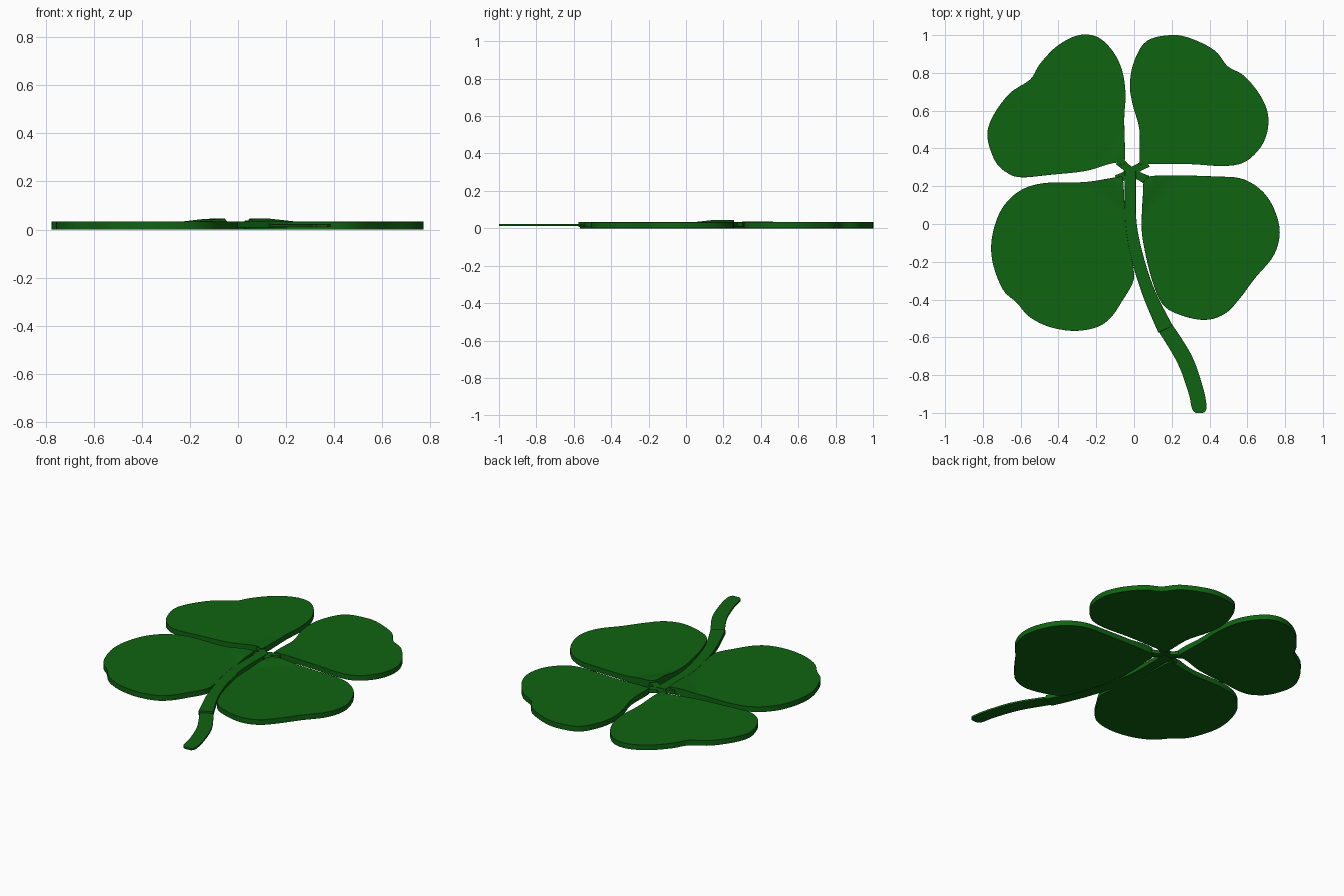
import bpy, bmesh, math
from mathutils import Vector

if "Cube" in bpy.data.objects:
    bpy.data.objects.remove(bpy.data.objects["Cube"])

green = bpy.data.materials.new("clover green")
green.diffuse_color = (0.005, 0.125, 0.006, 1)
green.use_nodes = True
green.node_tree.nodes["Principled BSDF"].inputs["Base Color"].default_value = green.diffuse_color


def spline(pts, closed, n=5):
    """Catmull-Rom curve through the given points."""
    p = [Vector(q) for q in pts]
    m = len(p)
    get = (lambda i: p[i % m]) if closed else (lambda i: p[max(0, min(m - 1, i))])
    out = []
    for i in range(m if closed else m - 1):
        a, b, c, d = get(i - 1), get(i), get(i + 1), get(i + 2)
        for k in range(n):
            t = k / n
            out.append(0.5 * (2 * b + (c - a) * t + (2 * a - 5 * b + 4 * c - d) * t * t
                              + (3 * b - a - 3 * c + d) * t ** 3))
    return out if closed else out + [p[-1]]


def slab(name, outline, z0, z1, bevel=0.004, lift=0.0):
    """Flat plate from an outline, with softened rim and optional raised tip."""
    bm = bmesh.new()
    f = bm.faces.new([bm.verts.new((x, y, z0)) for x, y in outline])
    r = bmesh.ops.extrude_face_region(bm, geom=[f])
    for v in r["geom"]:
        if isinstance(v, bmesh.types.BMVert):
            near = math.hypot(v.co.x, v.co.y - 0.28)
            v.co.z = z1 + lift * max(0, min(1, (0.24 - near) / 0.1))
    bmesh.ops.triangulate(bm, faces=[g for g in bm.faces if len(g.verts) > 4])
    bmesh.ops.recalc_face_normals(bm, faces=bm.faces)
    me = bpy.data.meshes.new(name)
    bm.to_mesh(me)
    bm.free()
    ob = bpy.data.objects.new(name, me)
    bpy.context.collection.objects.link(ob)
    me.materials.append(green)
    if bevel:
        b = ob.modifiers.new("soft rim", "BEVEL")
        b.width, b.segments, b.limit_method, b.angle_limit = bevel, 2, "ANGLE", 1.0
    bpy.context.view_layer.objects.active = ob
    ob.select_set(True)
    bpy.ops.object.shade_smooth_by_angle(angle=math.radians(35))
    ob.select_set(False)


def ribbon(name, path, z0, z1):
    """Strip of varying width; path rows are x, y, width."""
    c = spline(path, False)
    left, right = [], []
    for i, q in enumerate(c):
        d = (c[min(i + 1, len(c) - 1)] - c[max(i - 1, 0)]).to_2d().normalized()
        s = Vector((-d.y, d.x)) * q.z / 2
        left.append(q.to_2d() + s)
        right.append(q.to_2d() - s)
    slab(name, left + right[::-1], z0, z1, 0.002)


# Four leaflets
leaves = {
    "leaf_back_left": [(-.05, .325), (-.052, .555), (-.045, .69), (-.065, .82), (-.12, .925),
        (-.2, .993), (-.3, .998), (-.41, .94), (-.5, .845), (-.55, .765), (-.66, .69),
        (-.75, .565), (-.776, .46), (-.735, .333), (-.67, .27), (-.595, .247), (-.447, .26),
        (-.26, .28), (-.14, .315), (-.09, .325)],
    "leaf_back_right": [(.065, .318), (.03, .33), (.028, .5), (-.008, .635), (-.022, .74),
        (0, .86), (.066, .968), (.19, 1), (.294, .985), (.426, .92), (.495, .836),
        (.585, .783), (.675, .67), (.712, .555), (.685, .43), (.595, .333), (.48, .307),
        (.294, .317)],
    "leaf_front_left": [(-.06, .24), (-.09, .248), (-.26, .222), (-.474, .217), (-.606, .175),
        (-.7, .08), (-.75, -.06), (-.75, -.196), (-.696, -.344), (-.62, -.418),
        (-.553, -.492), (-.447, -.545), (-.315, -.566), (-.193, -.545), (-.12, -.492),
        (-.066, -.413), (-.005, -.307), (-.005, -.22), (-.035, -.05), (-.05, .1)],
    "leaf_front_right": [(.058, .235), (.135, .257), (.426, .252), (.585, .235), (.706, .143),
        (.77, -.016), (.743, -.16), (.638, -.29), (.558, -.397), (.48, -.476), (.373, -.508),
        (.24, -.48), (.15, -.423), (.093, -.29), (.05, -.106), (.04, .0), (.047, .159)],
}
for name, pts in leaves.items():
    slab(name, spline(pts, True), 0, 0.033, lift=0.012 if "front" in name else 0.004)

# Stem: thicker between the leaves, thin at the tail
ribbon("stem_upper", [(-.02, .28, .06), (-.02, .185, .06), (-.016, 0, .06), (.02, -.185, .065),
                      (.08, -.37, .07), (.167, -.557, .085)], 0.006, 0.034)
ribbon("stem_tail", [(.163, -.545, .08), (.267, -.714, .085), (.325, -.873, .082),
                     (.344, -.96, .08), (.348, -.985, .07), (.349, -1.0, .045)], 0.011, 0.022)

# Short stalks joining the leaflets at the centre
for name, x, y in (("stalk_back_left", -.08, .335), ("stalk_back_right", .07, .325),
                   ("stalk_front_left", -.09, .235), ("stalk_front_right", .07, .232)):
    ribbon(name, [(-.015, .275, .05), ((x - .015) / 2, (y + .275) / 2, .042), (x, y, .05)],
           0.008, 0.031)
